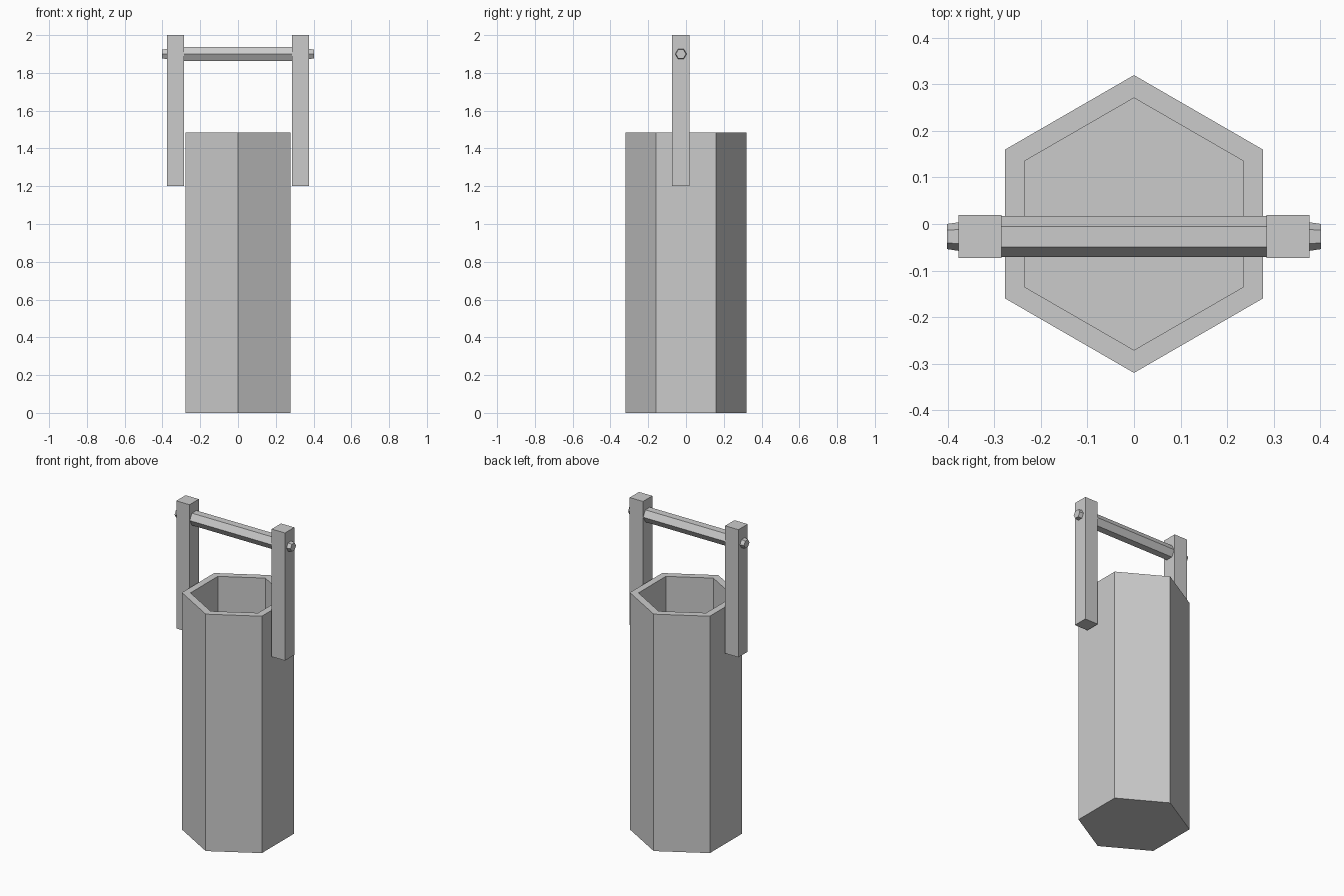
import bpy, bmesh
from math import sin, cos, pi

if "Cube" in bpy.data.objects:
    bpy.data.objects.remove(bpy.data.objects["Cube"])

HANDLE_Y = -0.027


def loft(name, rings, place):
    """Bridge hexagonal rings (radius, position) and cap both ends."""
    bm = bmesh.new()
    loops = []
    for r, t in rings:
        loops.append([bm.verts.new(place(r * cos(k * pi / 3), r * sin(k * pi / 3), t))
                      for k in range(6)])
    for a, b in zip(loops, loops[1:]):
        for k in range(6):
            n = (k + 1) % 6
            bm.faces.new((a[k], a[n], b[n], b[k]))
    bm.faces.new(loops[0][::-1])
    bm.faces.new(loops[-1])
    bmesh.ops.recalc_face_normals(bm, faces=bm.faces)
    mesh = bpy.data.meshes.new(name)
    bm.to_mesh(mesh)
    bm.free()
    obj = bpy.data.objects.new(name, mesh)
    bpy.context.collection.objects.link(obj)
    return obj


# Hollow hexagonal bucket, corners on the y axis
loft("bucket", [(0.32, 0), (0.32, 1.485), (0.271, 1.485), (0.271, 0.05)],
     lambda u, v, t: (v, u, t))

# Hexagonal handle bar with tapered ends passing through the posts
loft("handle_bar", [(0.027, -0.402), (0.044, -0.285), (0.044, 0.285), (0.027, 0.402)],
     lambda u, v, t: (t, HANDLE_Y + u, 1.9 + v))

# Upright posts on each side
for name, side in (("left_post", -1), ("right_post", 1)):
    bpy.ops.mesh.primitive_cube_add(size=1, location=(side * 0.331, HANDLE_Y, 1.6))
    post = bpy.context.object
    post.name = name
    post.scale = (0.092, 0.092, 0.8)
